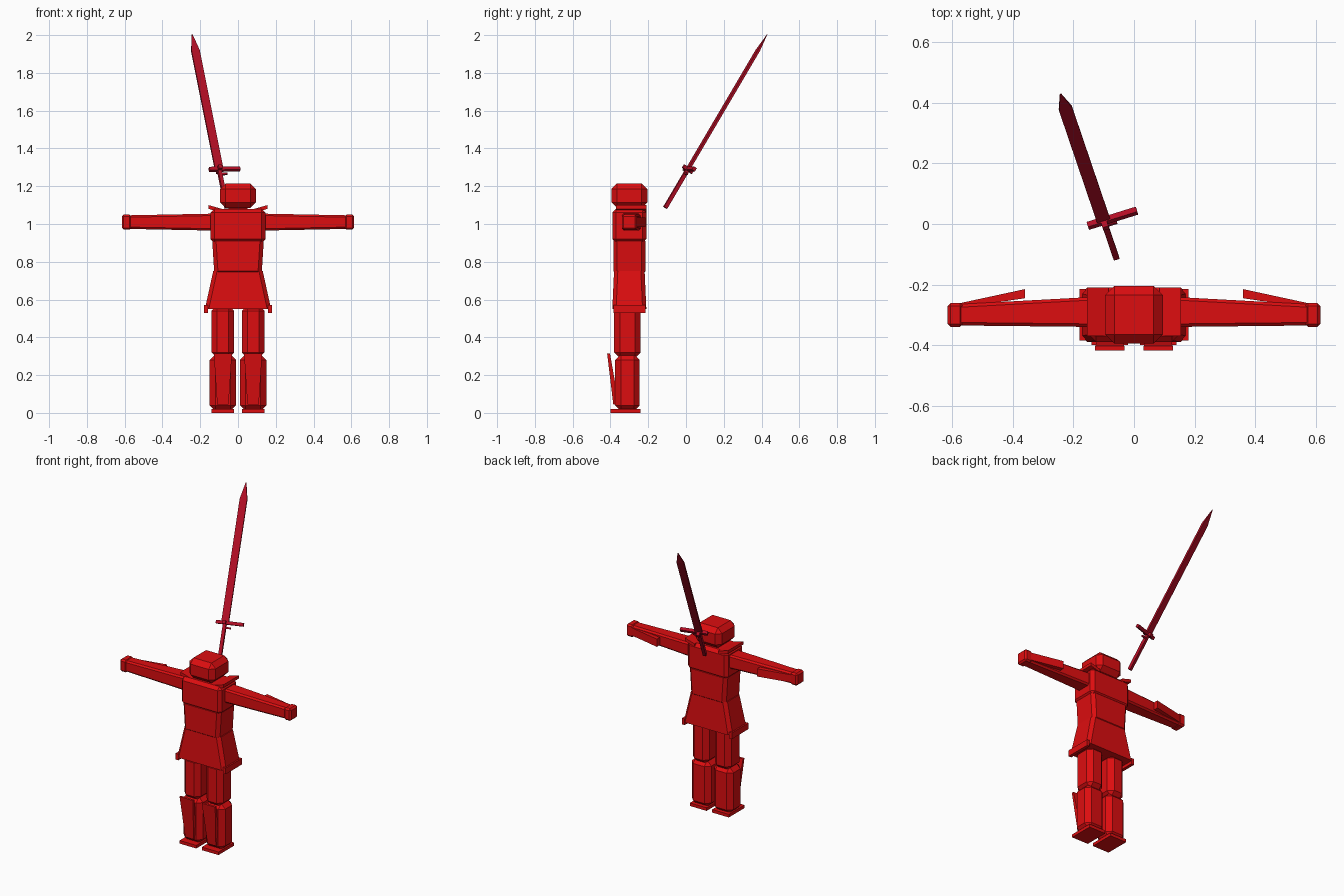
import bpy, bmesh
from mathutils import Vector, Matrix

cube = bpy.data.objects.get("Cube")
if cube:
    bpy.data.objects.remove(cube, do_unlink=True)


def material(name, red, green, blue):
    mat = bpy.data.materials.new(name)
    mat.use_nodes = True
    mat.diffuse_color = (red, green, blue, 1)
    shader = mat.node_tree.nodes["Principled BSDF"]
    shader.inputs["Base Color"].default_value = mat.diffuse_color
    return mat


def block(name, centre, size, axis="z", taper=(1, 1, 1), shift=(0, 0, 0),
          bevel=0, rims=True, mirror=False):
    """Box whose far end along the axis is scaled and shifted, with chamfered edges."""
    along_axis = "xyz".index(axis)
    bm = bmesh.new()
    bmesh.ops.create_cube(bm, size=1)
    for v in bm.verts:
        far_end = v.co[along_axis] > 0
        v.co *= Vector(size)
        if far_end:
            v.co = v.co * Vector(taper) + Vector(shift)
        v.co += Vector(centre)
    if bevel:
        # Without rims only the edges running along the axis are chamfered
        edges = [e for e in bm.edges
                 if rims or abs((e.verts[0].co - e.verts[1].co)[along_axis]) > bevel]
        bmesh.ops.bevel(bm, geom=edges, offset=bevel, segments=1,
                        affect="EDGES", clamp_overlap=True)
    bm.transform(frame)
    bmesh.ops.recalc_face_normals(bm, faces=bm.faces[:])
    mesh = bpy.data.meshes.new(name)
    bm.to_mesh(mesh)
    bm.free()
    mesh.materials.append(paint)
    part = bpy.data.objects.new(name, mesh)
    bpy.context.collection.objects.link(part)
    if mirror:
        part.modifiers.new("Mirror", "MIRROR").use_mirror_merge = False


# The figure stands forward of the middle
paint = material("armour red", .72, .004, .005)
frame = Matrix.Translation((0, -.3, 0))

# Torso, skirt and head
block("chest", centre=(0, 0, .99), size=(.29, .18, .18), bevel=.02)
block("belly", centre=(0, 0, .83), size=(.25, .17, .2), taper=(1.1, 1, 1), bevel=.02)
block("skirt", centre=(0, 0, .65), size=(.35, .18, .2), taper=(.75, .9, 1),
      bevel=.02, rims=False)
block("skirt_corners", centre=(.17, 0, .55), size=(.02, .17, .04), mirror=True)
block("neck", centre=(0, 0, 1.08), size=(.1, .1, .06))
block("head", centre=(0, 0, 1.15), size=(.19, .19, .13), bevel=.03)
block("collar_flaps", centre=(.12, .01, 1.07), size=(.07, .16, .02),
      axis="x", shift=(0, 0, .02), mirror=True)

# Arms with swept elbow fins
block("arms", centre=(.35, .01, 1.01), size=(.46, .1, .09), axis="x",
      taper=(1, .7, .8), shift=(0, -.01, 0), bevel=.01, rims=False, mirror=True)
block("elbow_fins", centre=(.47, .07, 1.01), size=(.22, .03, .05), axis="x",
      taper=(1, .5, 1), shift=(0, -.04, 0), mirror=True)
block("hands", centre=(.59, 0, 1.01), size=(.05, .08, .08), bevel=.01, mirror=True)

# Legs with pointed knee guards
block("thighs", centre=(.08, -.01, .43), size=(.12, .14, .28), bevel=.03, mirror=True)
block("shins", centre=(.08, -.01, .16), size=(.14, .13, .3), bevel=.03, mirror=True)
block("knee_guards", centre=(.08, -.07, .18), size=(.06, .03, .27),
      taper=(1.6, .5, 1), shift=(0, -.04, 0), mirror=True)
block("feet", centre=(.08, -.02, .01), size=(.12, .16, .02), mirror=True)

# Sword, built upright at its guard and leaned back over the shoulder
paint = material("sword crimson", .45, .004, .018)
lean = Vector((-.17, .5, .85)).normalized()
face = lean.cross(Vector((1, .3, 0))).normalized()
frame = Matrix((face.cross(lean), face, lean)).transposed().to_4x4()
frame.translation = (-.1, .01, 1.29)

block("blade", centre=(0, 0, .37), size=(.045, .012, .74))
block("blade_tip", centre=(0, 0, .79), size=(.045, .012, .1), taper=(.1, .1, 1))
block("sword_handle", centre=(0, 0, -.12), size=(.02, .02, .24))
block("sword_guard", centre=(.03, 0, 0), size=(.17, .02, .02))
block("guard_cross_bar", centre=(0, 0, 0), size=(.02, .06, .02))
block("guard_hook", centre=(.02, 0, -.03), size=(.04, .01, .01))
